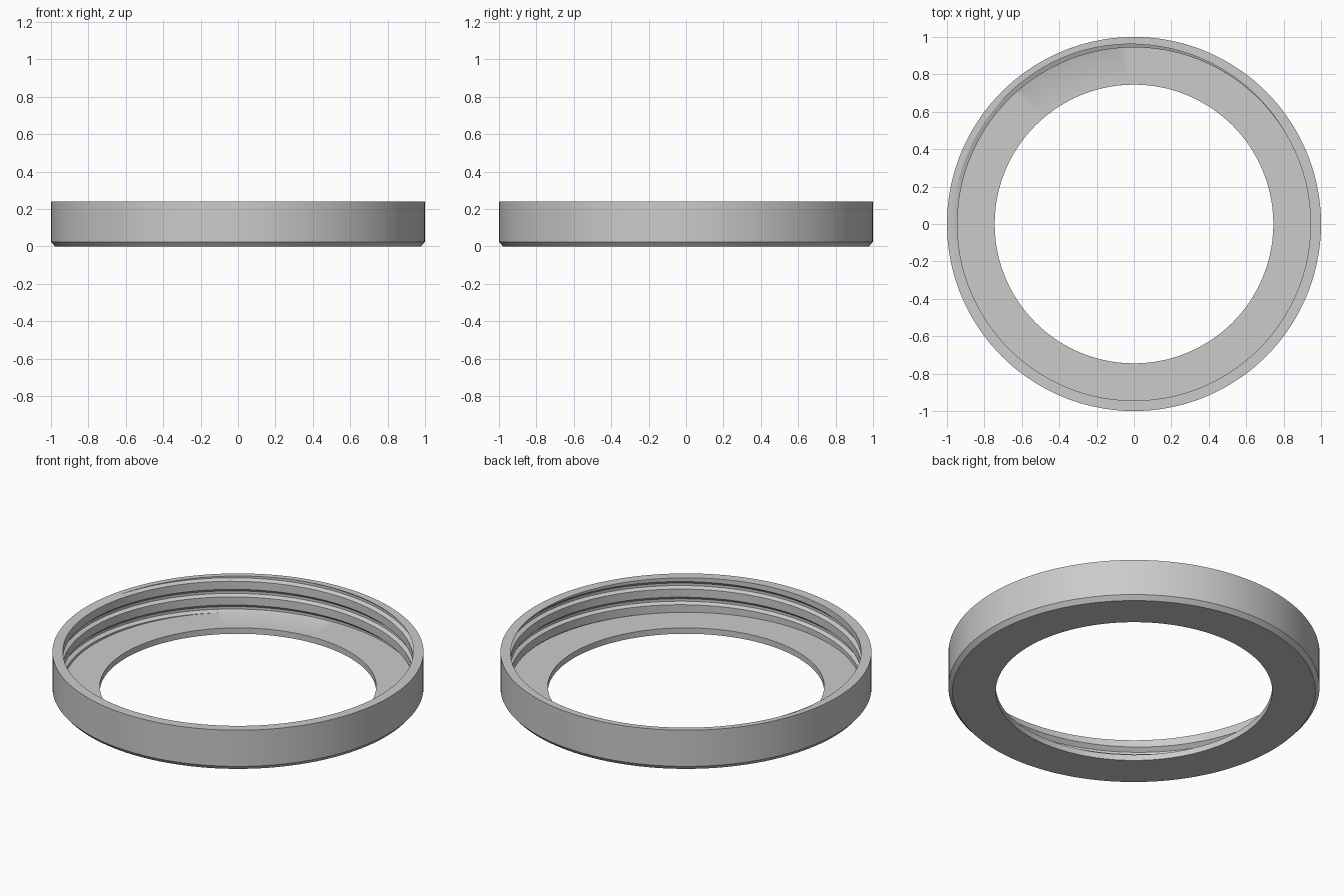
import bpy
import bmesh
import math

cube = bpy.data.objects.get("Cube")
if cube:
    bpy.data.objects.remove(cube, do_unlink=True)

SEGMENTS = 144
HEIGHT, FLOOR = 0.24, 0.035
ROOT, CREST, PITCH = 0.967, 0.944, 0.093

# One thread turn: height offset from the crest's lower edge, and radius
TURN = [(-0.02, ROOT), (0.0, CREST), (0.048, CREST), (0.058, ROOT)]
# Outer shell, from the rim down and in to the hole
SHELL = [(1.0, HEIGHT), (1.0, 0.025), (0.978, 0.0), (0.745, 0.0), (0.745, FLOOR)]


def clip(path, limit, keep_above):
    """Move points beyond a height limit to where the path crosses it."""
    cross = path[0][0]
    for (r0, z0), (r1, z1) in zip(path, path[1:]):
        if z0 <= limit <= z1:
            cross = r0 + (r1 - r0) * (limit - z0) / (z1 - z0)
    return [(r, z) if (z > limit) == keep_above else (cross, limit) for r, z in path]


def section(angle):
    """Closed radial section with the helical thread at this angle."""
    start = 0.139 + PITCH * angle / math.tau
    path = [(r, start + k * PITCH + dz) for k in range(-3, 4) for dz, r in TURN]
    return clip(clip(path, FLOOR, True), HEIGHT, False) + SHELL


def make_material(name, color):
    mat = bpy.data.materials.new(name)
    mat.use_nodes = True
    mat.diffuse_color = color
    mat.node_tree.nodes["Principled BSDF"].inputs["Base Color"].default_value = color
    return mat


# Sweep the section once round; the ends meet one thread turn apart
bm = bmesh.new()
columns = []
for i in range(SEGMENTS + 1):
    a = math.tau * i / SEGMENTS
    columns.append([bm.verts.new((r * math.cos(a), r * math.sin(a), z))
                    for r, z in section(a)])
for left, right in zip(columns, columns[1:]):
    count = len(left)
    for j in range(count):
        n = (j + 1) % count
        bm.faces.new((left[j], left[n], right[n], right[j]))
bmesh.ops.remove_doubles(bm, verts=bm.verts, dist=0.0001)
bmesh.ops.dissolve_degenerate(bm, edges=bm.edges, dist=0.0001)
bmesh.ops.recalc_face_normals(bm, faces=bm.faces)

mesh = bpy.data.meshes.new("threaded_ring_cap")
bm.to_mesh(mesh)
bm.free()
ring = bpy.data.objects.new("threaded_ring_cap", mesh)
bpy.context.collection.objects.link(ring)
mesh.materials.append(make_material("plain_grey", (0.6, 0.6, 0.6, 1.0)))

bpy.context.view_layer.objects.active = ring
ring.select_set(True)
bpy.ops.object.shade_smooth_by_angle(angle=math.radians(25))
